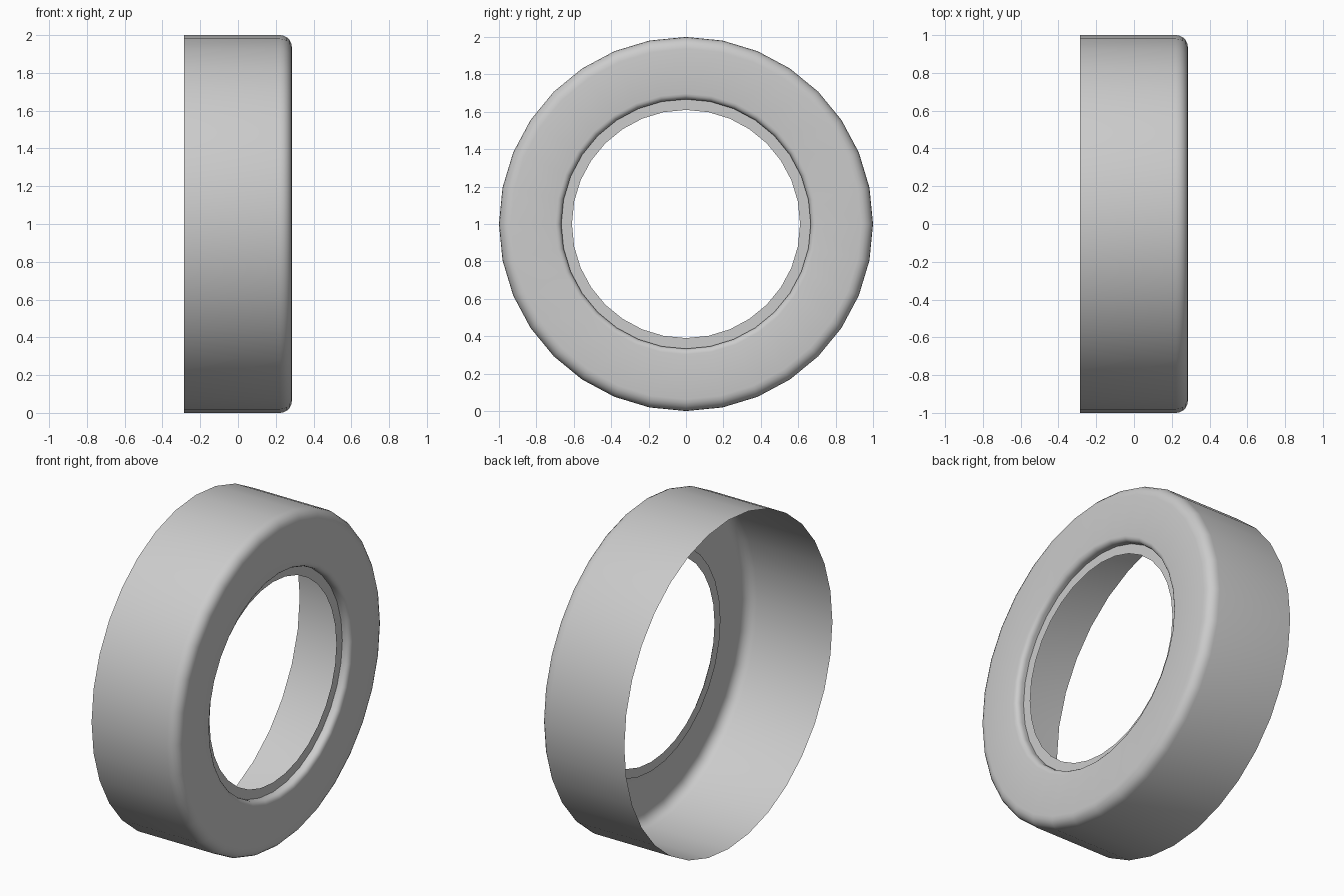
import bpy, bmesh, math

if "Cube" in bpy.data.objects:
    bpy.data.objects.remove(bpy.data.objects["Cube"])

SEG = 32


def arc(cx, cr, rad, a0, a1, n):
    """Rounded corner of the profile as (x, radius) points."""
    pts = []
    for i in range(n + 1):
        a = math.radians(a0 + (a1 - a0) * i / n)
        pts.append((cx + rad * math.cos(a), cr + rad * math.sin(a)))
    return pts


# Open shell profile: tread, rounded shoulder, side wall, recessed bead lip
profile = [(-0.285, 1.0)]
profile += arc(0.222, 0.937, 0.063, 90, 0, 5)
profile += arc(0.255, 0.697, 0.03, 0, -90, 4)
profile += [(0.235, 0.667), (0.235, 0.61)]

# Spin the profile around the x axis
bm = bmesh.new()
rings = []
for x, r in profile:
    rings.append([bm.verts.new((x, r * math.sin(2 * math.pi * i / SEG),
                                1 + r * math.cos(2 * math.pi * i / SEG)))
                  for i in range(SEG)])
for a, b in zip(rings, rings[1:]):
    for i in range(SEG):
        j = (i + 1) % SEG
        bm.faces.new((a[j], a[i], b[i], b[j]))

# Make the surface face outwards
bm.normal_update()
tread = bm.faces[:][0]
if tread.normal.z < 0:
    bmesh.ops.reverse_faces(bm, faces=bm.faces[:])

mesh = bpy.data.meshes.new("tire_shell")
bm.to_mesh(mesh)
bm.free()
tire = bpy.data.objects.new("tire_shell", mesh)
bpy.context.collection.objects.link(tire)

# Smooth shading with a crease at the bead lip
bpy.context.view_layer.objects.active = tire
tire.select_set(True)
bpy.ops.object.shade_smooth_by_angle(angle=math.radians(35))
